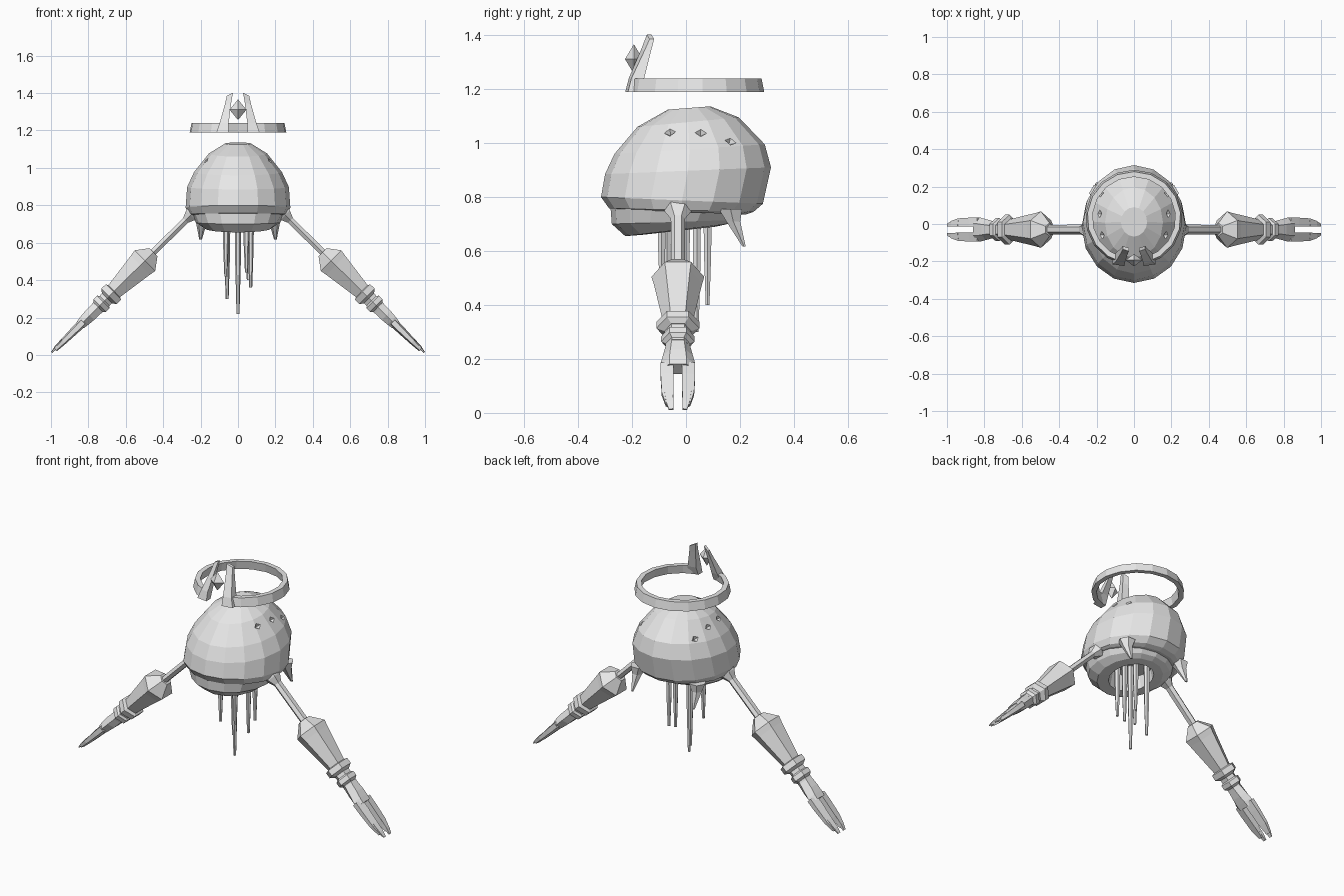
import bpy, bmesh, math
from mathutils import Vector

if "Cube" in bpy.data.objects:
    bpy.data.objects.remove(bpy.data.objects["Cube"])

grey = bpy.data.materials.new("stone_grey")
grey.diffuse_color = (0.8, 0.8, 0.8, 1)
grey.use_nodes = True
grey.node_tree.nodes["Principled BSDF"].inputs["Base Color"].default_value = grey.diffuse_color


def loft(name, rings, mirror=False, closed=False, mat=True):
    """Skin a list of equal-length point rings; cap the ends or join them."""
    bm = bmesh.new()
    vs = [[bm.verts.new(p) for p in r] for r in rings]
    pairs = list(zip(vs, vs[1:])) + ([(vs[-1], vs[0])] if closed else [])
    n = len(vs[0])
    for a, b in pairs:
        for i in range(n):
            j = (i + 1) % n
            bm.faces.new((a[i], a[j], b[j], b[i]))
    if not closed:
        bm.faces.new(vs[0])
        bm.faces.new(vs[-1])
    bmesh.ops.recalc_face_normals(bm, faces=bm.faces)
    me = bpy.data.meshes.new(name)
    bm.to_mesh(me)
    bm.free()
    ob = bpy.data.objects.new(name, me)
    bpy.context.collection.objects.link(ob)
    if mat:
        me.materials.append(grey)
    if mirror:
        ob.modifiers.new("mirror", 'MIRROR').use_mirror_merge = False
    return ob


def tilted_ring(yf, zf, yb, zb, w, n=16):
    """Ellipse spanning a front point and a back point, half width w."""
    pts = []
    for i in range(n):
        a = 2 * math.pi * i / n
        t = (1 - math.cos(a)) / 2
        pts.append((w * math.sin(a), yf + (yb - yf) * t, zf + (zb - zf) * t))
    return pts


def poly(c, r, n, z):
    return [(c[0] + r * math.cos(2 * math.pi * i / n),
             c[1] + r * math.sin(2 * math.pi * i / n), z) for i in range(n)]


# Domed head
head = loft("head", [tilted_ring(*r) for r in (
    (-.26, .755, .22, .735, .25),
    (-.285, .758, .25, .745, .265),
    (-.315, .80, .285, .775, .28),
    (-.30, .885, .315, .91, .272),
    (-.265, .96, .292, .995, .235),
    (-.18, 1.06, .196, 1.095, .155),
    (-.067, 1.124, .09, 1.136, .07))])

# Lower jaw: ring around an open mouth
loft("jaw", [tilted_ring(*r) for r in (
    (-.28, .765, .21, .75, .25),
    (-.275, .70, .185, .715, .225),
    (-.225, .655, .155, .70, .18),
    (-.16, .66, .11, .69, .12),
    (-.14, .75, .09, .75, .11))], closed=True)

# Small diamond eye pits along both sides of the crown
bpy.context.view_layer.update()
bm = bmesh.new()
for x, y in ((.175, .165), (.183, .055), (.17, -.06)):
    for s in (-1, 1):
        hit, p, nrm, _ = head.ray_cast(Vector((s * x, y, 2)), Vector((0, 0, -1)))
        t = (Vector((0, 1, 0)) - nrm * nrm.y).normalized()
        b = nrm.cross(t)
        v = [bm.verts.new(p + d) for d in
             (t * .022, b * .017, -t * .022, -b * .017, nrm * .02, -nrm * .02)]
        for i in range(4):
            bm.faces.new((v[i], v[(i + 1) % 4], v[4]))
            bm.faces.new((v[(i + 1) % 4], v[i], v[5]))
bmesh.ops.recalc_face_normals(bm, faces=bm.faces)
me = bpy.data.meshes.new("eye_cutter")
bm.to_mesh(me)
bm.free()
me.materials.append(grey)
cutter = bpy.data.objects.new("eye_cutter", me)
bpy.context.collection.objects.link(cutter)
cutter.hide_render = True
cutter.hide_viewport = True
cutter.display_type = 'WIRE'
cut = head.modifiers.new("eye_pits", 'BOOLEAN')
cut.operation = 'DIFFERENCE'
cut.solver = 'EXACT'
cut.object = cutter

# Rear underside spikes
loft("rear_spike", [poly((.19, .165), .05, 6, .755),
                    poly((.195, .175), .03, 6, .71),
                    poly((.20, .215), .007, 6, .617)], mirror=True)

# Hanging tentacles
for i, (x, y, z) in enumerate(((0, -.03, .22), (-.058, .04, .30), (.068, 0, .36),
                               (.055, .08, .40), (-.065, -.07, .42), (.045, -.09, .44))):
    loft(f"tentacle_{i + 1}", [poly((x, y), .018, 6, .76),
                               poly((x, y), .015, 6, (z + .76) / 2),
                               poly((x, y), .008, 6, z)])

# Legs: local s runs down the leg, v is sideways, u is the leg's thickness
ORIGIN = Vector((.26, -.03, .74))
S = Vector((.7096, 0, -.7046))
U = Vector((.7046, 0, .7096))
V = Vector((0, 1, 0))


def leg_pt(s, v, u):
    return ORIGIN + S * s + V * v + U * u


def hexagon(s, v, u):
    return [leg_pt(s, v * a, u * b) for a, b in
            ((1, 0), (.5, 1), (-.5, 1), (-1, 0), (-.5, -1), (.5, -1))]


def leg_part(name, sections):
    loft(name, [hexagon(*k) for k in sections], mirror=True)


leg_part("shoulder", ((-.06, .06, .04), (-.01, .05, .035), (.03, .026, .018)))
leg_part("upper_leg", ((-.05, .027, .018), (.32, .025, .018)))
leg_part("knee", ((.27, .035, .03), (.335, .098, .078), (.37, .09, .072), (.60, .05, .04)))
leg_part("upper_cuff", ((.565, .05, .04), (.572, .08, .058), (.605, .08, .058), (.62, .05, .04)))
leg_part("ankle", ((.60, .05, .038), (.70, .045, .035)))
leg_part("lower_cuff", ((.64, .05, .035), (.648, .062, .048), (.675, .062, .048), (.69, .042, .034)))
leg_part("foot", ((.68, .042, .034), (.75, .056, .034), (.79, .064, .030), (.82, .064, .026)))


# Two prongs per foot, each ending in a claw
def prong(name, side, sections):
    loft(name, [[leg_pt(s, side * a, u) for a, u in
                 ((v0, -h + o), (v1, -h * .6 + o), (v1, h * .6 + o), (v0, h + o))]
                for s, v0, v1, h, o in sections], mirror=True)


for side, label in ((-1, "front"), (1, "back")):
    prong(f"{label}_prong", side, ((.80, .016, .064, .024, 0), (.86, .016, .064, .022, 0),
                                   (.95, .016, .06, .017, 0), (1.01, .02, .045, .012, 0)))
    prong(f"{label}_claw", side, ((.945, .018, .050, .010, .008), (1.0, .017, .044, .009, .006),
                                  (1.035, .017, .034, .004, .003)))

# Floating halo, open at the front
CY = .033
halo = []
for i in range(17):
    a = math.radians(-90 + 13 + (360 - 26) * i / 16)
    c, s = math.cos(a), math.sin(a)
    halo.append([(c * r, CY + s * (r - .003), z) for r, z in
                 ((.26, 1.19), (.25, 1.24), (.222, 1.24), (.232, 1.19))])
loft("halo", halo)

# Horns rising from the halo's open ends
loft("halo_horn", [[(x0, y0, z), (x1, y0 + .01, z1), (x1, y1 + .01, z1), (x0, y1, z)]
                   for x0, x1, y0, y1, z, z1 in (
                       (.05, .115, -.225, -.185, 1.19, 1.19),
                       (.05, .098, -.212, -.165, 1.24, 1.24),
                       (.036, .07, -.165, -.140, 1.35, 1.34),
                       (.027, .06, -.145, -.128, 1.402, 1.385))], mirror=True)

# Floating crystal between the horns
loft("crystal", [[(x * r, -.193 + y * r, z) for x, y in ((.045, 0), (0, .033), (-.045, 0), (0, -.033))]
                 for r, z in ((.02, 1.257), (1, 1.311), (.02, 1.365))])
